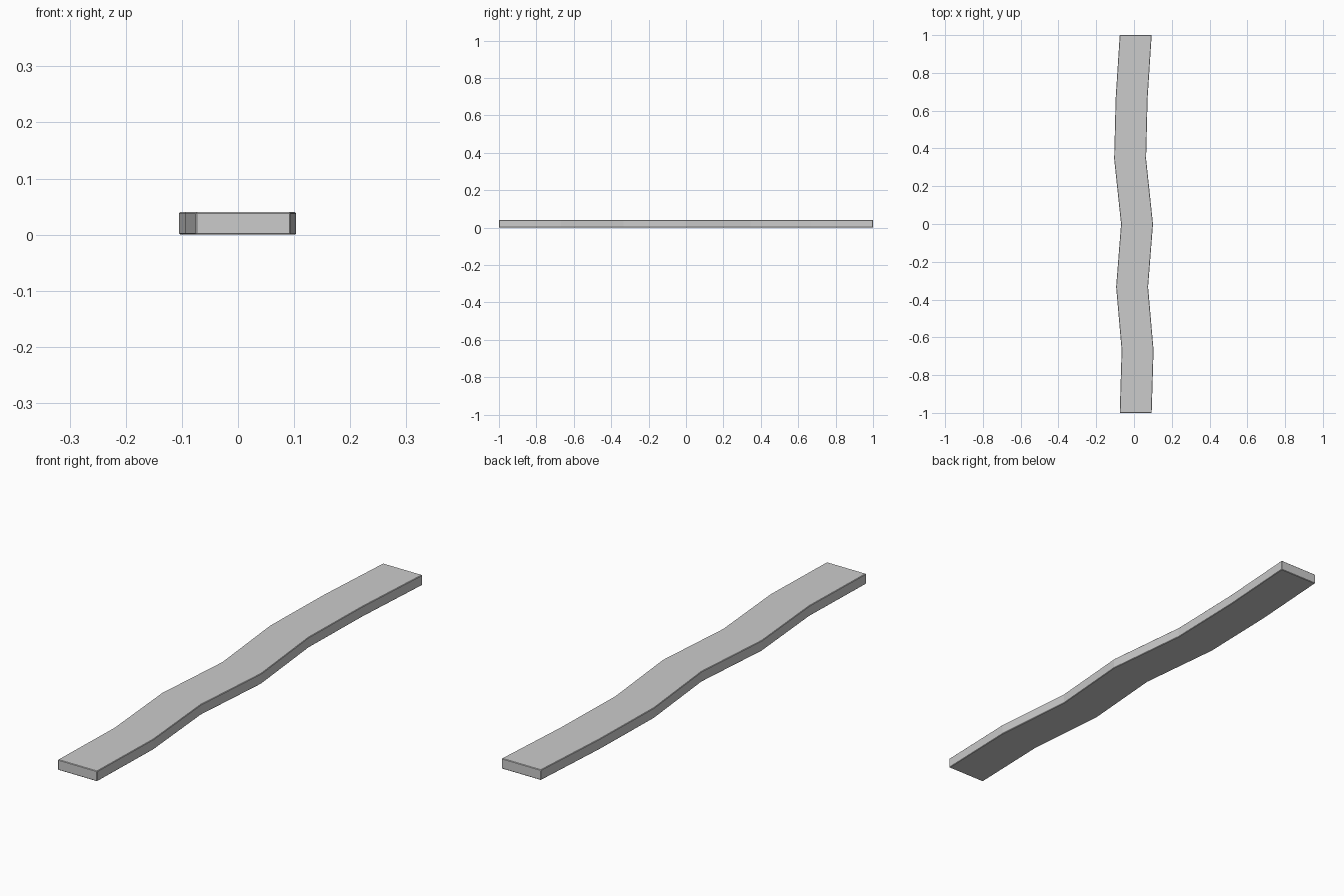
import bpy, bmesh

if "Cube" in bpy.data.objects:
    bpy.data.objects.remove(bpy.data.objects["Cube"])

# Wavy plank: centre line (x, y) swept with constant width
WIDTH, HEIGHT = 0.169, 0.04
path = [(0.009, -1.0), (0.019, -0.667), (-0.01, -0.333), (0.016, 0.0),
        (-0.0205, 0.345), (-0.0125, 0.667), (0.009, 1.0)]

bm = bmesh.new()
rings = []
for x, y in path:
    l, r = x - WIDTH / 2, x + WIDTH / 2
    rings.append([bm.verts.new(c) for c in
                  ((l, y, 0), (r, y, 0), (r, y, HEIGHT), (l, y, HEIGHT))])

# Sides between neighbouring sections, then the two ends
for a, b in zip(rings, rings[1:]):
    for i in range(4):
        j = (i + 1) % 4
        bm.faces.new((a[i], a[j], b[j], b[i]))
bm.faces.new(rings[0])
bm.faces.new(rings[-1])
bmesh.ops.recalc_face_normals(bm, faces=bm.faces)

mesh = bpy.data.meshes.new("wavy_plank")
bm.to_mesh(mesh)
bm.free()
plank = bpy.data.objects.new("wavy_plank", mesh)
bpy.context.collection.objects.link(plank)

# Tiny chamfer on the sharp edges
bevel = plank.modifiers.new("chamfer", 'BEVEL')
bevel.width = 0.002
bevel.segments = 1
bevel.limit_method = 'ANGLE'
bevel.angle_limit = 0.8
